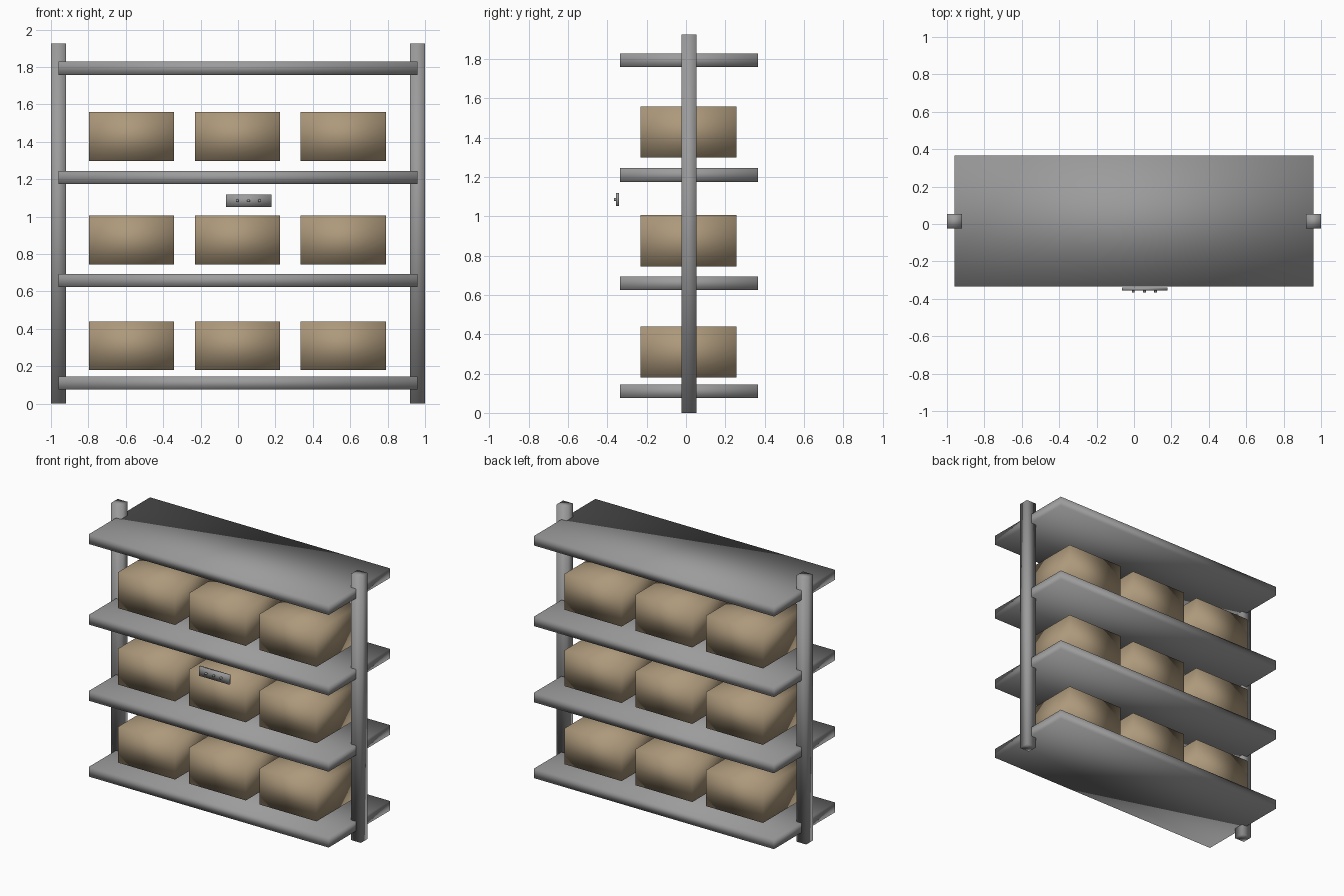
import bpy
from mathutils import Vector

if "Cube" in bpy.data.objects:
    bpy.data.objects.remove(bpy.data.objects["Cube"], do_unlink=True)


def material(name, rgb):
    mat = bpy.data.materials.new(name)
    mat.use_nodes = True
    mat.diffuse_color = (*rgb, 1)
    mat.node_tree.nodes["Principled BSDF"].inputs["Base Color"].default_value = (*rgb, 1)
    return mat


metal = material("grey metal", (0.33, 0.33, 0.335))
cardboard = material("brown cardboard", (0.42, 0.32, 0.2))


def finish(name, mat):
    obj = bpy.context.object
    obj.name = name
    obj.data.materials.append(mat)
    # Soft shading runs over every edge
    bpy.ops.object.shade_smooth()
    return obj


def box(name, low, high, mat):
    low, high = Vector(low), Vector(high)
    bpy.ops.mesh.primitive_cube_add(size=1, location=(low + high) / 2)
    obj = bpy.context.object
    for v in obj.data.vertices:
        v.co *= high - low
    return finish(name, mat)


# Uprights at both ends
for side, x in (("right", -0.96), ("left", 0.96)):
    box(side + "_post", (x - 0.04, -0.023, 0), (x + 0.04, 0.053, 1.925), metal)

# Four shelf boards
for i, z in enumerate((0.075, 0.624, 1.175, 1.758)):
    box(f"shelf_{i + 1}", (-0.96, -0.335, z), (0.96, 0.365, z + 0.07), metal)

# Three cartons above each of the lower shelves
for row, z in enumerate((0.18, 0.745, 1.298)):
    for col in range(3):
        x = -0.797 + 0.566 * col
        box(f"carton_{row + 1}_{col + 1}", (x, -0.232, z),
            (x + 0.456, 0.258, z + 0.26), cardboard)

# Control panel in front with three small knobs
box("control_panel", (-0.065, -0.355, 1.052), (0.178, -0.34, 1.119), metal)
for i in range(3):
    bpy.ops.mesh.primitive_cylinder_add(
        vertices=12, radius=0.008, depth=0.014,
        location=(-0.004 + 0.06 * i, -0.358, 1.085), rotation=(1.5708, 0, 0))
    finish(f"knob_{i + 1}", metal)
